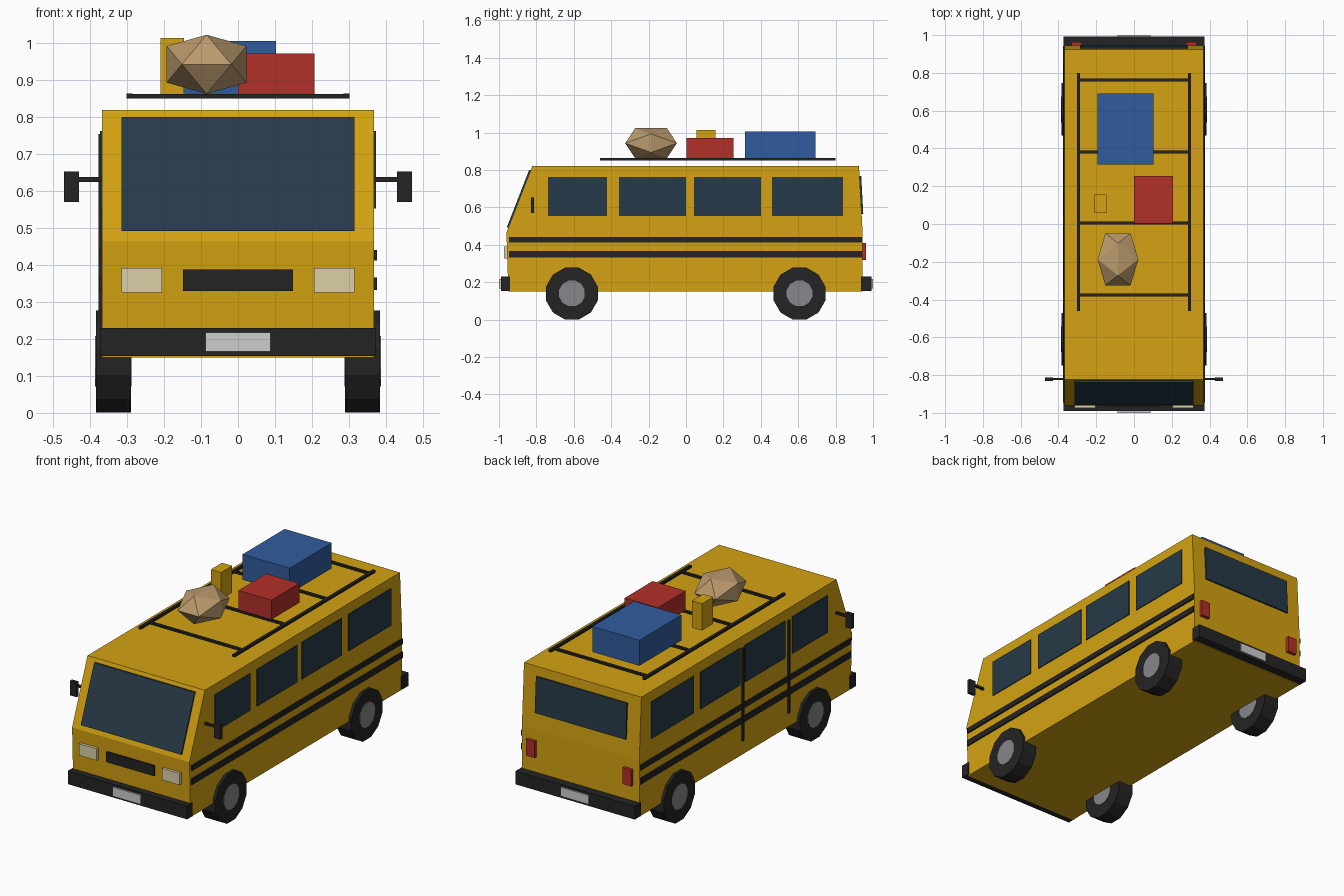
import bpy, bmesh, math
from mathutils import Matrix, Vector

if "Cube" in bpy.data.objects:
    bpy.data.objects.remove(bpy.data.objects["Cube"])


def srgb(r, g, b):
    f = lambda c: c / 12.92 if c <= 0.04045 else ((c + 0.055) / 1.055) ** 2.4
    return (f(r / 255), f(g / 255), f(b / 255), 1)


def mat(name, *rgb):
    m = bpy.data.materials.new(name)
    m.diffuse_color = srgb(*rgb)
    m.use_nodes = True
    m.node_tree.nodes["Principled BSDF"].inputs["Base Color"].default_value = m.diffuse_color
    return m


YELLOW = mat("yellow paint", 212, 162, 18)
GLASS = mat("dark glass", 38, 58, 72)
BLACK = mat("black trim", 36, 36, 36)
GREY = mat("hub grey", 135, 135, 140)
CREAM = mat("lamp cream", 220, 208, 168)
WHITE = mat("plate white", 205, 205, 205)
RED = mat("red", 178, 48, 40)
BLUE = mat("blue", 48, 92, 158)
TAN = mat("canvas tan", 186, 154, 108)


def finish(name, bm, material):
    bmesh.ops.recalc_face_normals(bm, faces=bm.faces)
    me = bpy.data.meshes.new(name)
    bm.to_mesh(me)
    bm.free()
    me.materials.append(material)
    ob = bpy.data.objects.new(name, me)
    bpy.context.collection.objects.link(ob)
    return ob


def box(name, x, y, z, material):
    """Box from (min, max) pairs."""
    bm = bmesh.new()
    bmesh.ops.create_cube(bm, size=1)
    for v in bm.verts:
        v.co = [r[0] if c < 0 else r[1] for c, r in zip(v.co, (x, y, z))]
    return finish(name, bm, material)


def prism(name, profile, half, material):
    """Extrude a (y, z) outline across x."""
    bm = bmesh.new()
    face = bm.faces.new([bm.verts.new((-half, y, z)) for y, z in profile])
    ext = bmesh.ops.extrude_face_region(bm, geom=[face])["geom"]
    for v in ext:
        if isinstance(v, bmesh.types.BMVert):
            v.co.x = half
    return finish(name, bm, material)


def sloped_pane(name, a, b, z0, z1, half, out, material, t=0.009):
    """Thin plate lying on the slope that runs through a and b (y, z)."""
    at = lambda z: a[0] + (b[0] - a[0]) * (z - a[1]) / (b[1] - a[1])
    y0, y1 = at(z0), at(z1)
    return prism(name, [(y0 - out * t, z0), (y0 + out * t, z0),
                        (y1 + out * t, z1), (y1 - out * t, z1)], half, material)


def cylinder(name, x, y, z, r, width, material):
    bm = bmesh.new()
    m = (Matrix.Translation((x, y, z)) @ Matrix.Rotation(math.pi / 2, 4, 'Y')
         @ Matrix.Rotation(math.pi / 12, 4, 'Z'))
    bmesh.ops.create_cone(bm, cap_ends=True, segments=12, radius1=r, radius2=r,
                          depth=width, matrix=m)
    return finish(name, bm, material)


# Body shell
front_low, front_top = (-0.96, 0.465), (-0.822, 0.82)
back_low, back_top = (0.944, 0.47), (0.925, 0.82)
prism("body", [(-0.95, 0.15), front_low, front_top, back_top, back_low,
               (0.944, 0.15)], 0.368, YELLOW)

# Windscreen and rear window
sloped_pane("windscreen", front_low, front_top, 0.492, 0.80, 0.315, -1, GLASS)
sloped_pane("rear_window", back_low, back_top, 0.565, 0.767, 0.285, 1, GLASS)

# Both sides: windows, stripes, mirrors, lamps, wheels, rack rails
windows = [(-0.738, -0.422), (-0.358, 0.0), (0.043, 0.40), (0.46, 0.84)]
for s, side in ((-1, "left"), (1, "right")):
    span = lambda a, b: tuple(sorted((s * a, s * b)))
    for i, y in enumerate(windows):
        box(f"{side}_window_{i + 1}", span(0.36, 0.373), y, (0.553, 0.762), GLASS)
    for n, z in (("upper", (0.412, 0.441)), ("lower", (0.333, 0.366))):
        box(f"{side}_{n}_stripe", span(0.36, 0.376), (-0.946, 0.942), z, BLACK)
    box(f"{side}_mirror_arm", span(0.36, 0.435), (-0.826, -0.814), (0.625, 0.638), BLACK)
    box(f"{side}_mirror", span(0.43, 0.471), (-0.83, -0.812), (0.57, 0.653), BLACK)
    box(f"{side}_headlight", span(0.205, 0.315), (-0.973, -0.94), (0.326, 0.392), CREAM)
    box(f"{side}_tail_light", span(0.275, 0.33), (0.93, 0.963), (0.318, 0.41), RED)
    for n, y in (("front", -0.61), ("rear", 0.607)):
        cylinder(f"{side}_{n}_tyre", s * 0.337, y, 0.139, 0.1435, 0.094, BLACK)
        cylinder(f"{side}_{n}_hub", s * 0.337, y, 0.14, 0.071, 0.099, GREY)
    box(f"{side}_rack_rail", span(0.286, 0.302), (-0.46, 0.80), (0.85, 0.864), BLACK)

# Sliding door seams on the left side
for i, y in enumerate((-0.39, 0.021)):
    box(f"door_seam_{i + 1}", (-0.377, -0.36), (y - 0.008, y + 0.008), (0.23, 0.755), BLACK)

# Grille, bumpers and plates
box("grille", (-0.149, 0.149), (-0.967, -0.94), (0.33, 0.388), BLACK)
box("front_bumper", (-0.374, 0.374), (-0.99, -0.94), (0.154, 0.229), BLACK)
box("rear_bumper", (-0.374, 0.374), (0.935, 0.993), (0.154, 0.229), BLACK)
box("front_plate", (-0.088, 0.088), (-1.0, -0.985), (0.166, 0.217), WHITE)
box("rear_plate", (-0.088, 0.088), (0.985, 1.0), (0.166, 0.217), WHITE)

# Roof rack crossbars
for i, y in enumerate((-0.375, 0.005, 0.382, 0.762)):
    box(f"rack_bar_{i + 1}", (-0.295, 0.295), (y - 0.008, y + 0.008), (0.851, 0.863), BLACK)

# Luggage
box("blue_case", (-0.192, 0.103), (0.316, 0.692), (0.862, 1.006), BLUE)
box("red_case", (0.0, 0.207), (0.003, 0.253), (0.862, 0.972), RED)
box("yellow_can", (-0.21, -0.146), (0.057, 0.157), (0.862, 1.014), YELLOW)

# Faceted bundle: stretched twenty-sided solid
bm = bmesh.new()
phi = (1 + 5 ** 0.5) / 2
for a in (-1, 1):
    for b in (-1 / phi, 1 / phi):
        for p in ((0, b, a), (a, 0, b), (b, a, 0)):
            bm.verts.new(Vector((-0.085 + 0.108 * p[0], -0.187 + 0.138 * p[1],
                                 0.943 + 0.08 * p[2])))
bmesh.ops.convex_hull(bm, input=bm.verts)
finish("bundle", bm, TAN)
